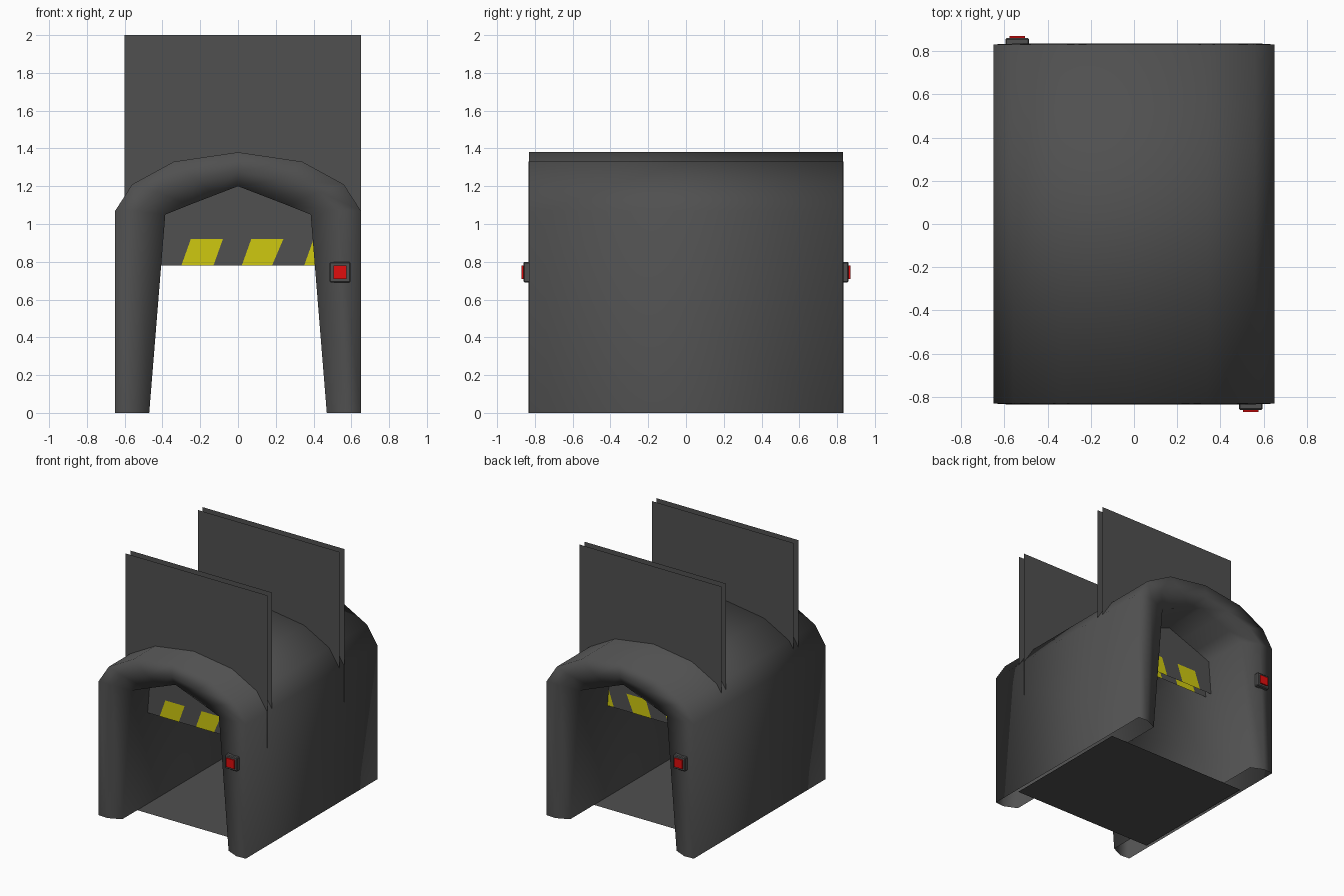
import bpy, bmesh

if "Cube" in bpy.data.objects:
    bpy.data.objects.remove(bpy.data.objects["Cube"])

def material(name, rgb):
    m = bpy.data.materials.new(name)
    m.diffuse_color = (*rgb, 1)
    m.use_nodes = True
    m.node_tree.nodes["Principled BSDF"].inputs["Base Color"].default_value = m.diffuse_color
    return m

GREY = material("dark_grey", (0.08, 0.08, 0.08))
YELLOW = material("warning_yellow", (0.62, 0.58, 0.005))
RED = material("button_red", (0.75, 0.004, 0.004))

def finish(name, bm, mats):
    me = bpy.data.meshes.new(name)
    bm.to_mesh(me)
    bm.free()
    for m in mats:
        me.materials.append(m)
    ob = bpy.data.objects.new(name, me)
    bpy.context.collection.objects.link(ob)
    return ob

def both_sides(half):
    return [(-x, z) for x, z in half] + [(x, z) for x, z in half[-2::-1]]

# Tunnel shell: outer skin, rounded end rims and inner skin, open under the feet
outer = both_sides([(.65, 0), (.65, 1.07), (.56, 1.21), (.34, 1.33), (0, 1.38)])
rim = both_sides([(.57, 0), (.53, 1.07), (.43, 1.17), (.22, 1.235), (0, 1.28)])
inner = both_sides([(.47, 0), (.385, 1.05), (.26, 1.10), (.13, 1.15), (0, 1.2)])
loops = [(inner, -.79), (rim, -.835), (outer, -.83),
         (outer, .83), (rim, .835), (inner, .79)]
bm = bmesh.new()
rings = [[bm.verts.new((x, y, z)) for x, z in prof] for prof, y in loops]
for i, a in enumerate(rings):
    b = rings[(i + 1) % len(rings)]
    for j in range(len(a) - 1):
        bm.faces.new((a[j], a[j + 1], b[j + 1], b[j]))
bmesh.ops.recalc_face_normals(bm, faces=bm.faces)
# an outer skin face on the crown must point up
crown = max(bm.faces, key=lambda f: f.calc_center_median().z)
if crown.normal.z < 0:
    bmesh.ops.reverse_faces(bm, faces=bm.faces)
for f in bm.faces:
    f.smooth = True
finish("tunnel_shell", bm, [GREY])

# Floor sheet
bm = bmesh.new()
bm.faces.new([bm.verts.new(p) for p in
              ((-.625, -.6, 0), (.625, -.6, 0), (.625, .49, 0), (-.625, .49, 0))])
finish("floor", bm, [GREY])

# Raised doors: two thin sheets each, with slanted stripes along the lower edge
low = [-.6, -.46, -.30, -.13, .02, .18, .35, .51, .652]
high = [-.6, -.41, -.25, -.08, .07, .24, .40, .56, .652]

def door_sheet(name, y, facing):
    bm = bmesh.new()
    rows = [[bm.verts.new((x, y, z)) for x in xs]
            for xs, z in ((low, .78), (high, .92), (high, 2.0))]
    for r in range(2):
        for i in range(len(low) - 1):
            q = (rows[r][i], rows[r][i + 1], rows[r + 1][i + 1], rows[r + 1][i])
            f = bm.faces.new(q if facing < 0 else q[::-1])
            f.material_index = 1 if r == 0 and i % 2 == 0 else 0
    finish(name, bm, [GREY, YELLOW])

for label, y in (("front", -.53), ("back", .38)):
    door_sheet(label + "_door_outer_sheet", y - .03, -1)
    door_sheet(label + "_door_inner_sheet", y + .03, 1)

# Door buttons, one on each end
def box(name, centre, size, mat, bevel):
    bm = bmesh.new()
    bmesh.ops.create_cube(bm, size=1)
    for v in bm.verts:
        v.co = [c + k * s for c, k, s in zip(centre, v.co, size)]
    if bevel:
        bmesh.ops.bevel(bm, geom=bm.edges[:], offset=bevel, segments=1, affect='EDGES')
    finish(name, bm, [mat])

for label, s in (("front", -1), ("back", 1)):
    box(label + "_button_housing", (-s * .54, s * .84, .745), (.11, .04, .11), GREY, .006)
    box(label + "_button", (-s * .54, s * .855, .745), (.07, .03, .07), RED, 0)
